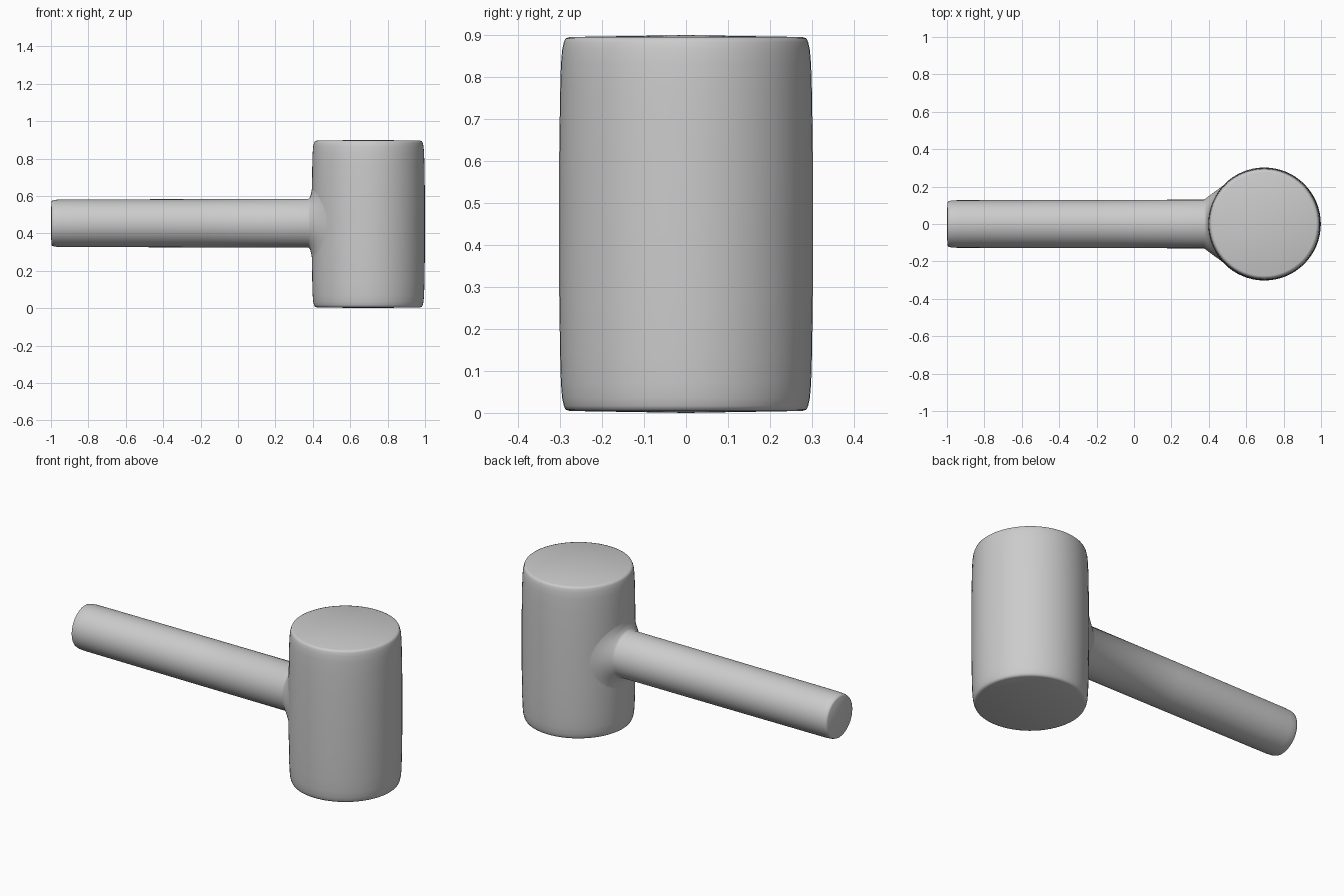
import bpy
from math import sin, cos, pi, sqrt

if "Cube" in bpy.data.objects:
    bpy.data.objects.remove(bpy.data.objects["Cube"])

N = 64
HEAD_X, HEAD_R, AXIS_Z = 0.697, 0.302, 0.454


def skin(name, rings, caps):
    """Bridge equal rings of points and close chosen ends with a centre fan."""
    verts = [p for ring in rings for p in ring]
    faces = []
    for k in range(len(rings) - 1):
        for i in range(N):
            j = (i + 1) % N
            a, b = k * N, (k + 1) * N
            faces.append((a + i, a + j, b + j, b + i))
    for row, tip in caps:
        c = len(verts)
        verts.append(tip)
        base = row * N
        for i in range(N):
            j = (i + 1) % N
            faces.append((base + j, base + i, c) if row == 0
                         else (base + i, base + j, c))
    mesh = bpy.data.meshes.new(name)
    mesh.from_pydata(verts, [], faces)
    mesh.update()
    obj = bpy.data.objects.new(name, mesh)
    bpy.context.collection.objects.link(obj)
    for p in mesh.polygons:
        p.use_smooth = True
    return obj


angles = [2 * pi * i / N for i in range(N)]

# Mallet head: upright barrel with rounded rims and very shallow domed ends
half = [(0.277, 0.0045), (0.287, 0.008), (0.291, 0.017), (0.295, 0.035),
        (0.298, 0.07), (0.300, 0.14), (HEAD_R, 0.28)]
profile = half + [(r, 0.9 - z) for r, z in reversed(half)]
rings = [[(HEAD_X + r * cos(a), r * sin(a), z) for a in angles] for r, z in profile]
skin("mallet_head", rings, [(0, (HEAD_X, 0, 0)), (len(rings) - 1, (HEAD_X, 0, 0.9))])

# Handle: round bar along x, flaring into a collar that meets the barrel
bar = [(-0.998, 0.115), (-0.994, 0.121), (-0.98, 0.125), (-0.95, 0.127),
       (-0.8, 0.1275), (-0.2, 0.129), (0.375, 0.13), (0.385, 0.138)]
rings = [[(x, r * cos(a), AXIS_Z + r * sin(a)) for a in angles] for x, r in bar]
for t in (0.35, 0.7, 1.0):
    r = 0.138 + 0.075 * t
    ring = []
    for a in angles:
        y = r * cos(a)
        wall = HEAD_X + 0.002 - sqrt(HEAD_R ** 2 - y * y)
        x = wall - (1 - t) ** 2 * max(wall - 0.385, 0)
        ring.append((x, y, AXIS_Z + r * sin(a)))
    rings.append(ring)
skin("handle", rings, [(0, (-1.0, 0, AXIS_Z))])
